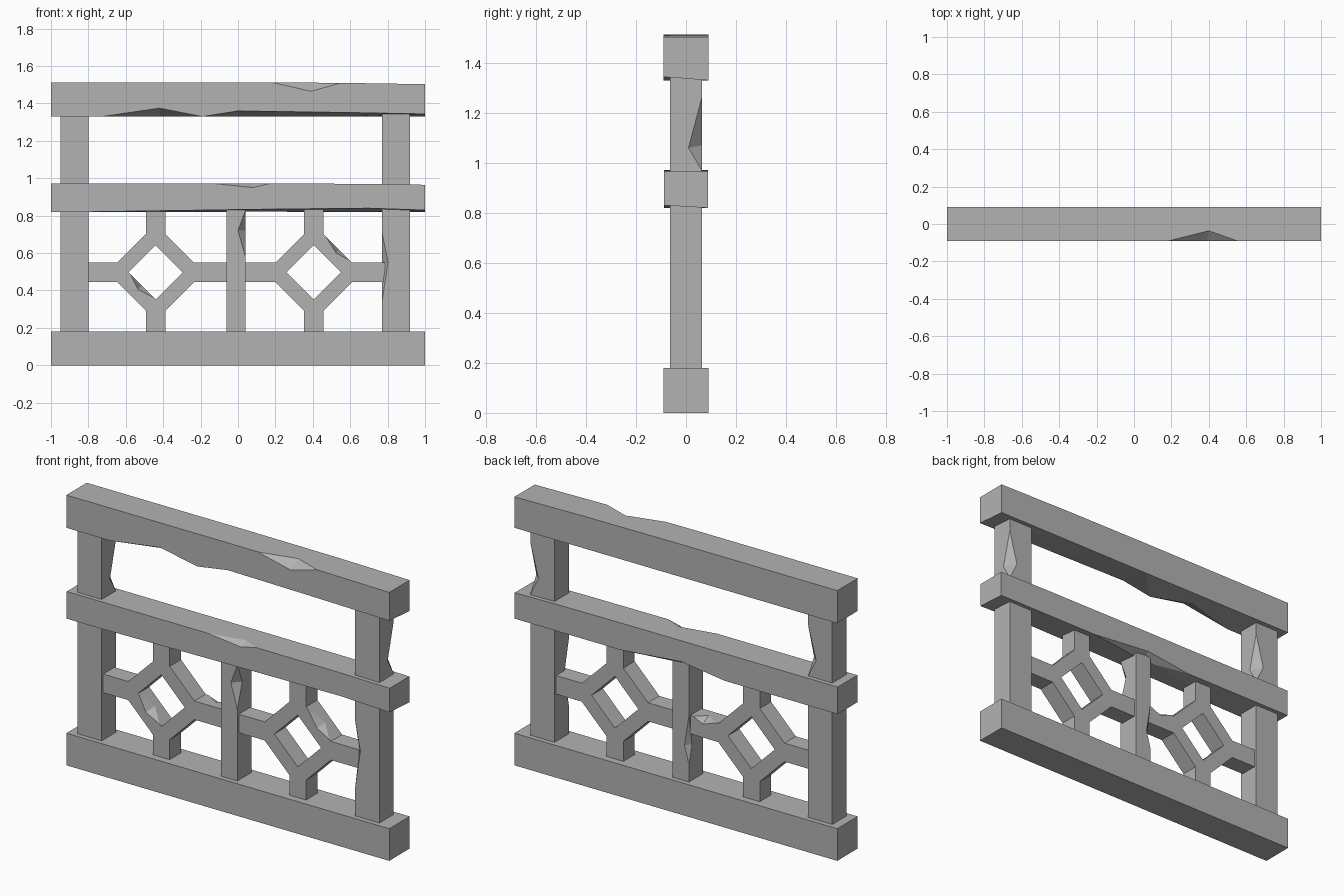
import bpy, bmesh
from mathutils import Vector

cube = bpy.data.objects.get("Cube")
if cube:
    bpy.data.objects.remove(cube, do_unlink=True)

# Plain grey material
GREY = (0.45, 0.45, 0.45, 1)
mat = bpy.data.materials.new("plain_grey")
mat.use_nodes = True
mat.diffuse_color = GREY
mat.node_tree.nodes["Principled BSDF"].inputs["Base Color"].default_value = GREY


def finish(name, bm):
    """Turn a bmesh into a flat-shaded object."""
    bmesh.ops.recalc_face_normals(bm, faces=bm.faces)
    mesh = bpy.data.meshes.new(name)
    bm.to_mesh(mesh)
    bm.free()
    mesh.materials.append(mat)
    obj = bpy.data.objects.new(name, mesh)
    bpy.context.collection.objects.link(obj)
    return obj


def rail(name, depth, bottom, stations):
    """Loft along x; each station is x, front bottom height, top height."""
    bm = bmesh.new()
    rings = []
    for x, front_low, top in stations:
        corners = ((-depth, front_low), (depth, bottom), (depth, top), (-depth, top))
        rings.append([bm.verts.new((x, y, z)) for y, z in corners])
    for a, b in zip(rings, rings[1:]):
        for i in range(4):
            j = (i + 1) % 4
            bm.faces.new((a[i], a[j], b[j], b[i]))
    bm.faces.new(rings[0])
    bm.faces.new(rings[-1])
    bmesh.ops.triangulate(bm, faces=[f for f in bm.faces if len(f.verts) == 4])
    bmesh.ops.dissolve_limit(bm, angle_limit=0.001, verts=bm.verts, edges=bm.edges)
    return finish(name, bm)


def post(name, x0, x1, depth, z0, z1):
    bm = bmesh.new()
    bmesh.ops.create_cube(bm, size=1)
    for v in bm.verts:
        v.co = (x1 if v.co.x > 0 else x0, depth if v.co.y > 0 else -depth,
                z1 if v.co.z > 0 else z0)
    return finish(name, bm)


def diamond(name, cx, cz, arms, hole=0.145, corner=0.205, half=0.052, depth=0.05):
    """Square ring on its point with four arms (+x, up, -x, down)."""
    bm = bmesh.new()
    dirs = [Vector(d) for d in ((1, 0, 0), (0, 0, 1), (-1, 0, 0), (0, 0, -1))]
    centre = Vector((cx, -depth, cz))
    inner, lo, hi = [], [], []
    for k, d in enumerate(dirs):
        side = dirs[(k + 1) % 4] * half
        inner.append(bm.verts.new(centre + d * hole))
        lo.append(bm.verts.new(centre + d * corner - side))
        hi.append(bm.verts.new(centre + d * corner + side))
        end_lo = bm.verts.new(centre + d * arms[k] - side)
        end_hi = bm.verts.new(centre + d * arms[k] + side)
        bm.faces.new((inner[k], lo[k], end_lo, end_hi, hi[k]))
    for k in range(4):
        n = (k + 1) % 4
        bm.faces.new((inner[k], hi[k], lo[n], inner[n]))
    out = bmesh.ops.extrude_face_region(bm, geom=bm.faces[:], use_keep_orig=True)
    for v in out["geom"]:
        if isinstance(v, bmesh.types.BMVert):
            v.co.y = depth
    return finish(name, bm)


def chip(obj, a, b, p, q):
    """Cut a notch from edge a-b, reaching p and q on the two faces beside it."""
    a, b, p, q = (Vector(v) for v in (a, b, p, q))
    out = (p - q) * 0.3
    bm = bmesh.new()
    verts = [bm.verts.new(v) for v in (a, b, p + out, q - out)]
    for i in range(4):
        bm.faces.new(verts[:i] + verts[i + 1:])
    cutter = finish("notch_cutter", bm)
    cutter.hide_render = True
    mod = obj.modifiers.new("notch", "BOOLEAN")
    mod.operation, mod.object, mod.solver = "DIFFERENCE", cutter, "EXACT"
    bpy.context.view_layer.objects.active = obj
    bpy.ops.object.modifier_apply(modifier=mod.name)
    bpy.data.objects.remove(cutter, do_unlink=True)


# Horizontal rails
rail("bottom_rail", 0.09, 0, [(-1, 0, 0.18), (1, 0, 0.18)])
mid = rail("middle_rail", 0.087, 0.82,
           [(-1, 0.82, 0.972), (-0.85, 0.82, 0.972), (0.17, 0.835, 0.972),
            (0.7, 0.84, 0.97), (1, 0.83, 0.965)])
top = rail("top_rail", 0.09, 1.33,
           [(-1, 1.33, 1.513), (-0.19, 1.33, 1.513), (0, 1.36, 1.513),
            (0.56, 1.352, 1.51), (1, 1.344, 1.503)])
chip(mid, (-0.13, -0.087, 0.972), (0.17, -0.087, 0.972),
     (0.08, -0.087, 0.95), (0.08, -0.045, 0.972))
chip(mid, (0.35, 0.087, 0.82), (-0.3, 0.087, 0.82),
     (-0.03, 0.087, 0.855), (-0.03, 0.03, 0.82))
chip(top, (0.18, -0.09, 1.513), (0.555, -0.09, 1.511),
     (0.39, -0.09, 1.465), (0.4, -0.035, 1.512))
chip(top, (-0.73, -0.09, 1.33), (-0.19, -0.09, 1.33),
     (-0.42, -0.09, 1.375), (-0.42, 0.0, 1.33))

# Upright posts
D = 0.063
right_post = post("right_post", 0.77, 0.92, D, 0.17, 1.36)
left_post = post("left_post", -0.95, -0.80, D, 0.17, 1.34)
centre_post = post("centre_post", -0.062, 0.04, D, 0.17, 0.84)
for obj, x in ((right_post, 0.92), (left_post, -0.80)):
    chip(obj, (x, D, 0.97), (x, D, 1.26), (x, 0.01, 1.06), (x - 0.05, D, 1.07))
chip(right_post, (0.77, -D, 0.34), (0.77, -D, 0.71),
     (0.802, -D, 0.55), (0.77, -0.025, 0.54))
chip(centre_post, (0.04, -D, 0.58), (0.04, -D, 0.83),
     (0.0, -D, 0.72), (0.04, -0.02, 0.72))
chip(centre_post, (-0.062, D, 0.28), (-0.062, D, 0.55),
     (-0.035, D, 0.38), (-0.062, 0.035, 0.38))

# Diamond lattice panels
left_diamond = diamond("left_diamond", -0.44, 0.497, (0.39, 0.34, 0.37, 0.33))
right_diamond = diamond("right_diamond", 0.405, 0.497, (0.38, 0.34, 0.38, 0.33))
chip(left_diamond, (-0.575, -0.05, 0.487), (-0.45, -0.05, 0.362),
     (-0.535, -0.05, 0.405), (-0.515, 0.0, 0.427))
chip(right_diamond, (0.467, -0.05, 0.692), (0.6, -0.05, 0.559),
     (0.525, -0.05, 0.60), (0.54, 0.0, 0.619))
chip(left_diamond, (-0.22, 0.05, 0.549), (-0.08, 0.05, 0.549),
     (-0.14, 0.05, 0.52), (-0.14, 0.0, 0.549))
